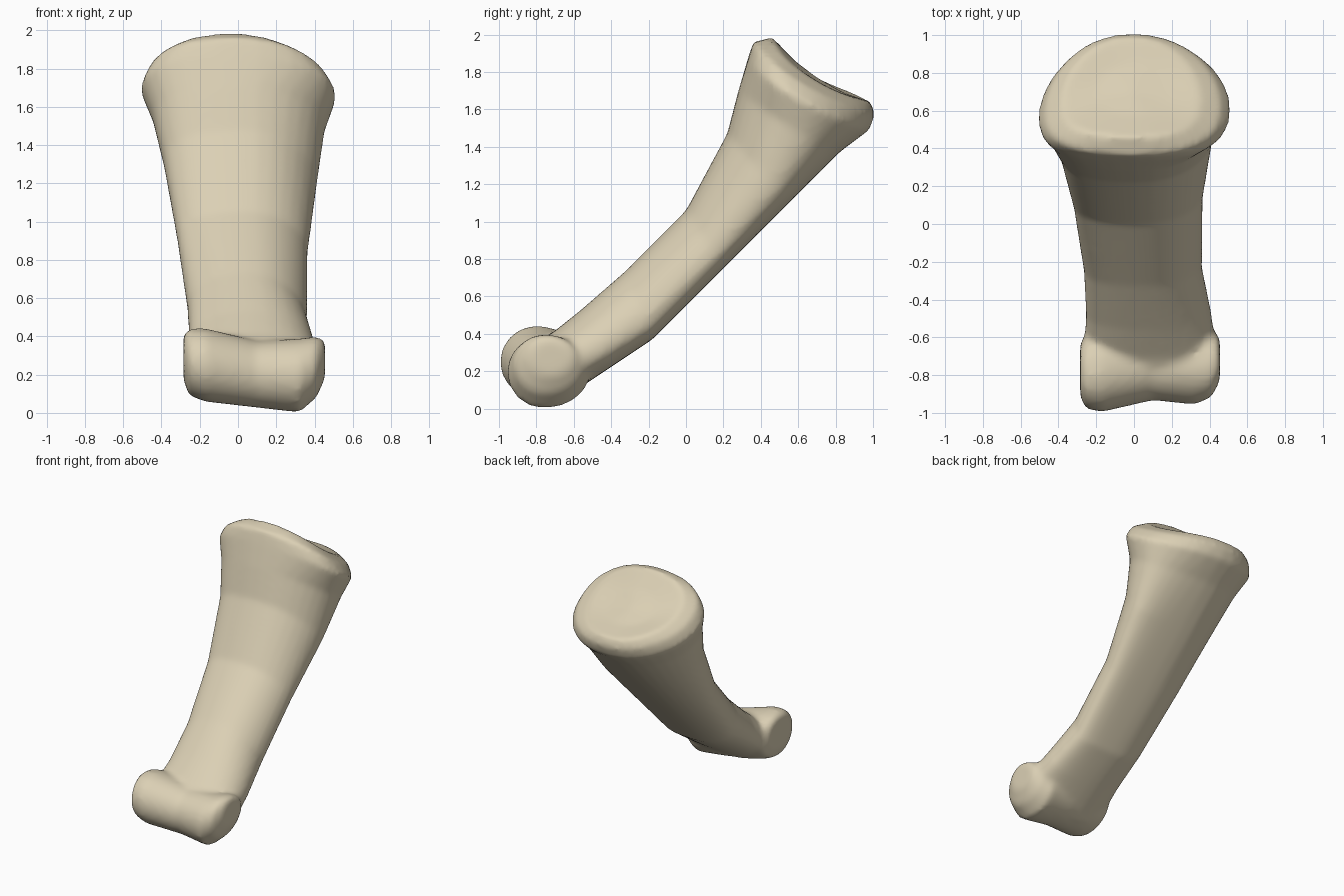
import bpy, bmesh, math

cube = bpy.data.objects.get("Cube")
if cube:
    bpy.data.objects.remove(cube, do_unlink=True)

SIDES = 32
bm = bmesh.new()


def loft(rings):
    """Skin a list of closed point rings and cap both ends."""
    loops = [[bm.verts.new(p) for p in ring] for ring in rings]
    for a, b in zip(loops, loops[1:]):
        for i in range(SIDES):
            j = (i + 1) % SIDES
            bm.faces.new((a[i], a[j], b[j], b[i]))
    for end in (loops[0], loops[-1]):
        hub = bm.verts.new([sum(v.co[k] for v in end) / SIDES for k in range(3)])
        for i in range(SIDES):
            bm.faces.new((end[i], end[(i + 1) % SIDES], hub))


def power(v, e):
    return math.copysign(abs(v) ** e, v)


def shaft_ring(front, back, x0, x1, skew0, skew1, drop):
    """Oval between a front and a back point. Each side's skew moves its widest
    place toward the front; drop lowers the sides into a saddle."""
    pts = []
    for i in range(SIDES):
        t = 2 * math.pi * i / SIDES
        v, w = power(math.cos(t), 0.92), power(math.sin(t), 0.92)
        skew, sag = (skew1, drop * w ** 2) if w > 0 else (skew0, 0.8 * drop * w ** 4)
        s = (v + skew * (1 - v * v) + 1) / 2
        x = (x0 + x1) / 2 + w * (x1 - x0) / 2
        y = back[0] + (front[0] - back[0]) * s - 0.5 * sag
        z = back[1] + (front[1] - back[1]) * s - sag
        pts.append((x, y, z))
    return pts


def knuckle_ring(x, y, z, r):
    """Circle across x, drawn out toward the shaft at the back."""
    pts = []
    for i in range(SIDES):
        t = 2 * math.pi * i / SIDES
        c = math.cos(t)
        pts.append((x, y + r * c * (1.28 if c > 0 else 1.02), z + r * math.sin(t)))
    return pts


# Shaft flaring into the head, ending in a shallow saddle-shaped cup
shaft = [
    ((-.85, .33), (-.76, .05), -.22, .39, 0, 0, 0),
    ((-.71, .41), (-.66, .05), -.27, .44, 0, -.1, 0),
    ((-.56, .53), (-.42, .21), -.255, .41, 0, -.3, 0),
    ((-.33, .73), (-.18, .37), -.265, .36, 0, -.4, 0),
    ((0, 1.06), (.20, .75), -.32, .365, .1, -.42, 0),
    ((.22, 1.47), (.55, 1.10), -.39, .415, .15, -.38, 0),
    ((.28, 1.70), (.82, 1.37), -.45, .455, .2, -.15, .02),
    ((.33, 1.87), (.98, 1.49), -.51, .515, .25, .1, .04),
    ((.36, 1.96), (1.01, 1.57), -.47, .46, .25, .12, .05),
    ((.46, 1.985), (.99, 1.64), -.38, .35, .25, .15, .06),
    ((.58, 1.86), (.84, 1.69), -.20, .18, .1, .1, .02),
]
loft([shaft_ring(*row) for row in shaft])

# Knuckle: a grooved roller lying across the lower end
knuckle = [
    (-.285, -.79, .29, .12), (-.255, -.80, .265, .175), (-.17, -.80, .25, .192),
    (.10, -.755, .202, .175), (.32, -.76, .195, .193), (.41, -.755, .24, .16),
    (.455, -.73, .28, .10),
]
loft([knuckle_ring(*row) for row in knuckle])
bmesh.ops.recalc_face_normals(bm, faces=bm.faces)

mesh = bpy.data.meshes.new("bone")
bm.to_mesh(mesh)
bm.free()
bone = bpy.data.objects.new("bone", mesh)
bpy.context.collection.objects.link(bone)

# Bone colour
mat = bpy.data.materials.new("bone_tan")
mat.use_nodes = True
colour = (.71, .63, .46, 1)
mat.diffuse_color = colour
shader = next(n for n in mat.node_tree.nodes if n.type == "BSDF_PRINCIPLED")
shader.inputs["Base Color"].default_value = colour
mesh.materials.append(mat)

# Fuse the two parts and soften the joints
fuse = bone.modifiers.new("fuse", "REMESH")
fuse.mode = "VOXEL"
fuse.voxel_size = 0.02
fuse.use_smooth_shade = True
soften = bone.modifiers.new("soften", "SMOOTH")
soften.factor = 0.5
soften.iterations = 8
